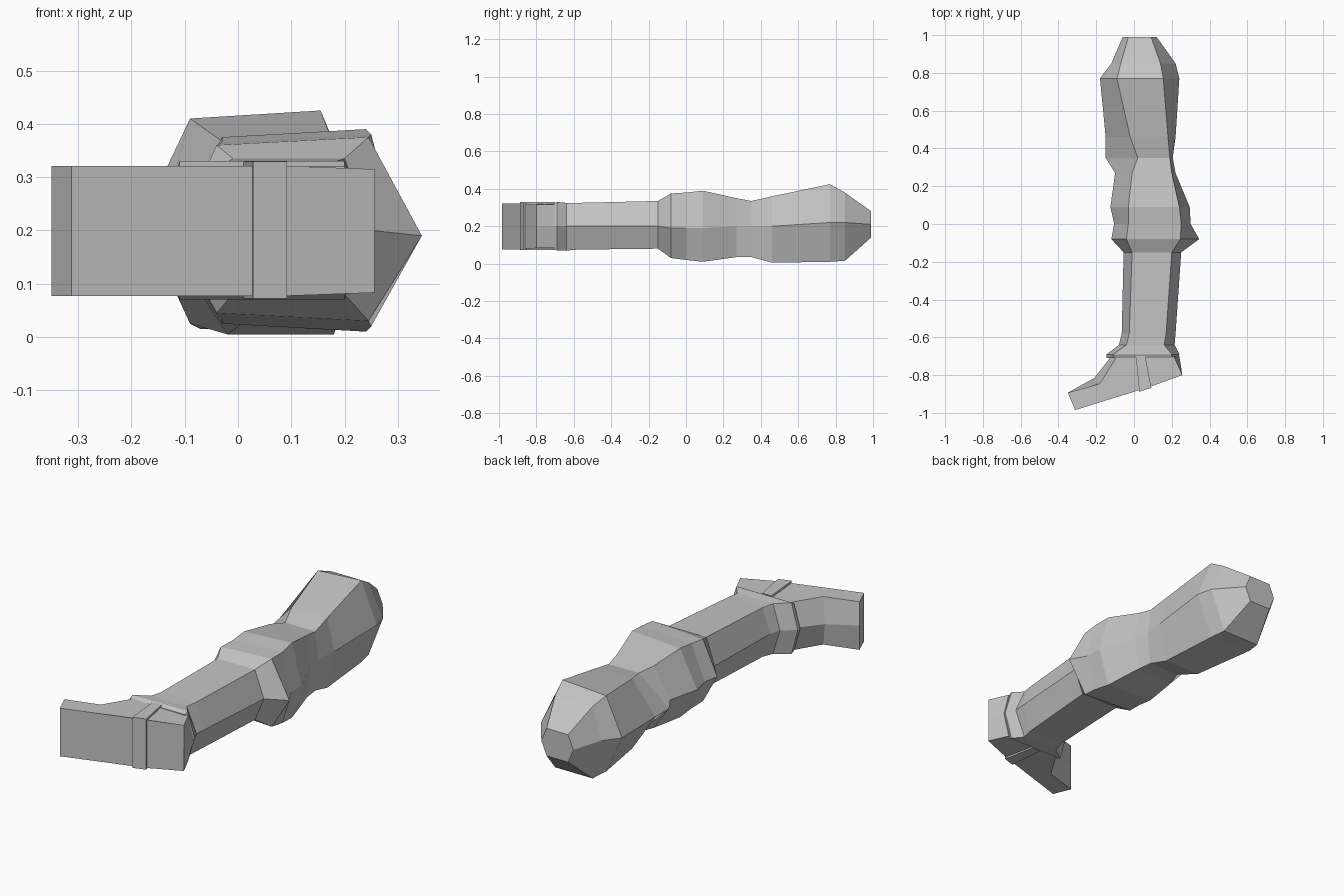
import bpy
import bmesh

default_cube = bpy.data.objects.get("Cube")
if default_cube:
    bpy.data.objects.remove(default_cube, do_unlink=True)

# Single grey material
grey = bpy.data.materials.new("plain grey")
grey.use_nodes = True
grey.diffuse_color = (0.55, 0.55, 0.55, 1)
shader = grey.node_tree.nodes["Principled BSDF"]
shader.inputs["Base Color"].default_value = grey.diffuse_color
shader.inputs["Roughness"].default_value = 0.9


def loft(name, rings, cap_start=False, cap_end=False):
    """Skin a list of equally sized point rings into one faceted object."""
    bm = bmesh.new()
    loops = [[bm.verts.new(point) for point in ring] for ring in rings]
    for first, second in zip(loops, loops[1:]):
        count = len(first)
        for i in range(count):
            j = (i + 1) % count
            bm.faces.new((first[i], first[j], second[j], second[i]))
    if cap_start:
        bm.faces.new(loops[0])
    if cap_end:
        bm.faces.new(loops[-1])
    bmesh.ops.recalc_face_normals(bm, faces=bm.faces)
    mesh = bpy.data.meshes.new(name)
    bm.to_mesh(mesh)
    bm.free()
    mesh.materials.append(grey)
    part = bpy.data.objects.new(name, mesh)
    bpy.context.scene.collection.objects.link(part)
    return part


def hexagon(y, left, inner_left, inner_right, right, top, bottom, middle=0.2, tilt=0.0):
    """Six-sided limb section; tilt raises the right shoulder over the left."""
    return [
        (left, y, middle),
        (inner_left, y, top - tilt),
        (inner_right, y, top),
        (right, y, middle),
        (inner_right, y, bottom),
        (inner_left, y, bottom + tilt),
    ]


# Shared joints between the limb parts
ankle = hexagon(-0.64, -0.08, -0.04, 0.16, 0.215, 0.325, 0.07)
below_knee = hexagon(-0.15, -0.055, -0.01, 0.20, 0.25, 0.335, 0.08)
above_knee = hexagon(0.35, -0.15, 0.02, 0.19, 0.205, 0.335, 0.035)

# Thigh, swelling then tapering to a blunt end
loft("thigh", [
    above_knee,
    hexagon(0.46, -0.15, -0.02, 0.18, 0.22, 0.36, 0.005),
    hexagon(0.77, -0.18, -0.09, 0.155, 0.24, 0.425, 0.01, 0.22, 0.015),
    hexagon(0.85, -0.12, -0.07, 0.14, 0.22, 0.38, 0.015, 0.22),
    hexagon(0.99, -0.06, -0.03, 0.09, 0.12, 0.28, 0.14, 0.21),
], cap_end=True)

# Knee with a sharp bulge on the right
loft("knee", [
    below_knee,
    hexagon(-0.08, -0.12, -0.04, 0.245, 0.345, 0.375, 0.03, 0.19, 0.015),
    hexagon(0.0, -0.105, -0.03, 0.25, 0.30, 0.38, 0.02, 0.19, 0.015),
    hexagon(0.09, -0.125, -0.03, 0.24, 0.295, 0.39, 0.01, 0.19, 0.015),
    hexagon(0.27, -0.10, -0.01, 0.20, 0.22, 0.35, 0.035),
    above_knee,
])

# Straight shin
loft("shin", [
    ankle,
    hexagon(-0.58, -0.065, -0.025, 0.17, 0.22, 0.325, 0.075),
    below_knee,
])

# Flared cuff around the ankle
loft("ankle_cuff", [
    hexagon(-0.71, -0.145, -0.11, 0.20, 0.235, 0.32, 0.08),
    hexagon(-0.69, -0.145, -0.11, 0.20, 0.24, 0.33, 0.07),
    ankle,
], cap_start=True)


def foot_level(z, swell):
    """Foot outline at one height; swell pushes the instep outward."""
    return [
        (0.23 + swell, -0.70, z),
        (0.256, -0.80, z),
        (0.09, -0.86, z),
        (-0.312, -0.985, z),
        (-0.35, -0.893, z),
        (-0.20 - swell, -0.825 + swell, z),
        (-0.11 - swell, -0.70, z),
    ]


# Foot block, turned toward the left
foot = loft("foot", [
    foot_level(0.077, -0.02),
    foot_level(0.2, 0.01),
    foot_level(0.321, -0.02),
], True, True)
for vertex in foot.data.vertices:
    # Heel is slightly shallower than the toe
    if vertex.co.x > 0.2:
        vertex.co.z = 0.2 + (vertex.co.z - 0.2) * 0.95


def strap_level(z):
    return [
        (0.01, -0.70, z),
        (0.06, -0.70, z),
        (0.092, -0.868, z),
        (0.028, -0.888, z),
    ]


# Raised strap under the arch
loft("arch_strap", [strap_level(0.072), strap_level(0.329)], True, True)
